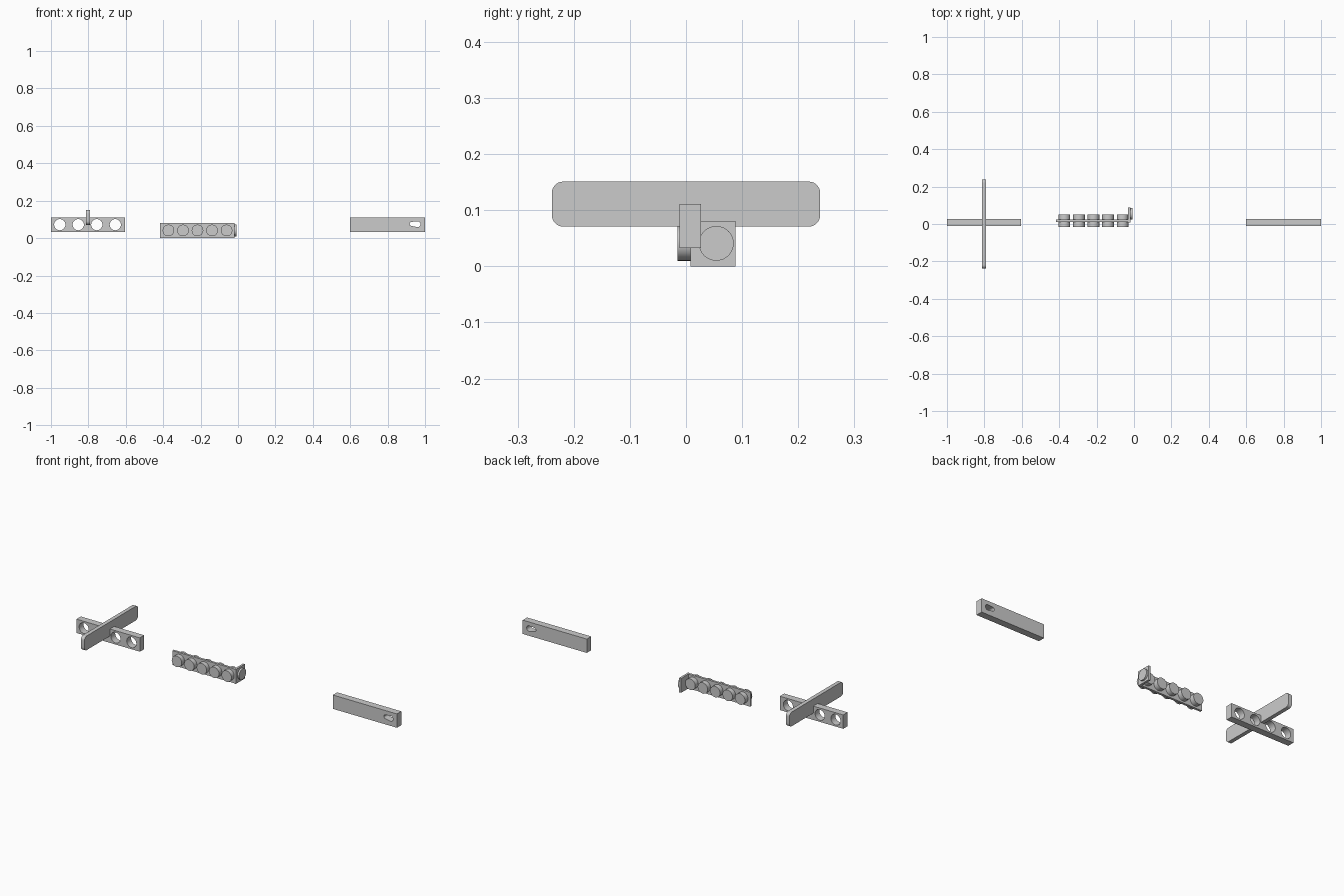
import bpy, bmesh
from math import sin, cos, pi
from mathutils import Matrix

if "Cube" in bpy.data.objects:
    bpy.data.objects.remove(bpy.data.objects["Cube"])

# Axis frames: outline (u, v) and thickness w mapped into the world
FRONT = Matrix(((1, 0, 0, 0), (0, 0, -1, 0), (0, 1, 0, 0), (0, 0, 0, 1)))   # u=x, v=z, w=-y
SIDE = Matrix(((0, 0, 1, 0), (1, 0, 0, 0), (0, 1, 0, 0), (0, 0, 0, 1)))     # u=y, v=z, w=x


def arc(cu, cv, r, a0=0.0, a1=2 * pi, n=32, closed=True):
    steps = n if closed else n - 1
    return [(cu + r * cos(a0 + (a1 - a0) * i / steps),
             cv + r * sin(a0 + (a1 - a0) * i / steps)) for i in range(n)]


def rect(u0, u1, v0, v1):
    return [(u0, v0), (u1, v0), (u1, v1), (u0, v1)]


def round_rect(u0, u1, v0, v1, r):
    pts = []
    for k, (u, v) in enumerate(((u1 - r, v1 - r), (u0 + r, v1 - r), (u0 + r, v0 + r), (u1 - r, v0 + r))):
        pts += arc(u, v, r, k * pi / 2, (k + 1) * pi / 2, 8, False)
    return pts


def panel(name, frame, lo, hi, outline, holes=()):
    """Filled outline with holes, extruded from lo to hi along y (FRONT) or x (SIDE)."""
    cu = bpy.data.curves.new(name, 'CURVE')
    cu.dimensions = '2D'
    cu.fill_mode = 'BOTH'
    cu.extrude = (hi - lo) / 2
    for pts in [outline, *holes]:
        s = cu.splines.new('POLY')
        s.points.add(len(pts) - 1)
        for p, (u, v) in zip(s.points, pts):
            p.co = (u, v, 0, 1)
        s.use_cyclic_u = True
    ob = bpy.data.objects.new(name, cu)
    bpy.context.collection.objects.link(ob)
    bpy.ops.object.select_all(action='DESELECT')
    ob.select_set(True)
    bpy.context.view_layer.objects.active = ob
    bpy.ops.object.convert(target='MESH')
    ob = bpy.context.object
    mid = (lo + hi) / 2
    shift = (0, mid, 0) if frame is FRONT else (mid, 0, 0)
    ob.data.transform(Matrix.Translation(shift) @ frame)
    bm = bmesh.new()
    bm.from_mesh(ob.data)
    bmesh.ops.remove_doubles(bm, verts=bm.verts, dist=1e-5)
    bmesh.ops.recalc_face_normals(bm, faces=bm.faces)
    bm.to_mesh(ob.data)
    bm.free()
    bpy.ops.object.shade_smooth_by_angle()
    return ob


Y0, Y1, Z0, Z1 = -0.012, 0.027, 0.033, 0.111

# Bar with four round holes
panel("drilled_bar", FRONT, Y0, Y1, rect(-1.0, -0.604, Z0, Z1),
      [arc(-0.953 + 0.099 * i, 0.072, 0.030) for i in range(4)])

# Rounded crosspiece set into the drilled bar
panel("cross_plate", SIDE, -0.813, -0.791, round_rect(-0.239, 0.239, 0.071, 0.151, 0.02))

# Plain bar with a tapered slot
slot = arc(0.960, 0.074, 0.0155, -pi / 2, pi / 2, 16, False) + \
       arc(0.929, 0.076, 0.011, pi / 2, 3 * pi / 2, 16, False)
panel("slotted_bar", FRONT, Y0, Y1, rect(0.60, 1.0, Z0, Z1), [slot])

# Thin L-shaped strip with a row of discs on both faces
panel("disc_strip", FRONT, 0.010, 0.023, rect(-0.417, -0.02, 0.0, 0.081))
for i in range(5):
    x = -0.372 + 0.0777 * i
    panel(f"disc_{i + 1}", FRONT, -0.015, 0.050, arc(x, 0.041, 0.031))

# Folded end tab and its disc
panel("end_tab", SIDE, -0.031, -0.019, rect(0.008, 0.088, 0.0, 0.081))
panel("end_disc", SIDE, -0.025, -0.009, arc(0.054, 0.041, 0.031))
